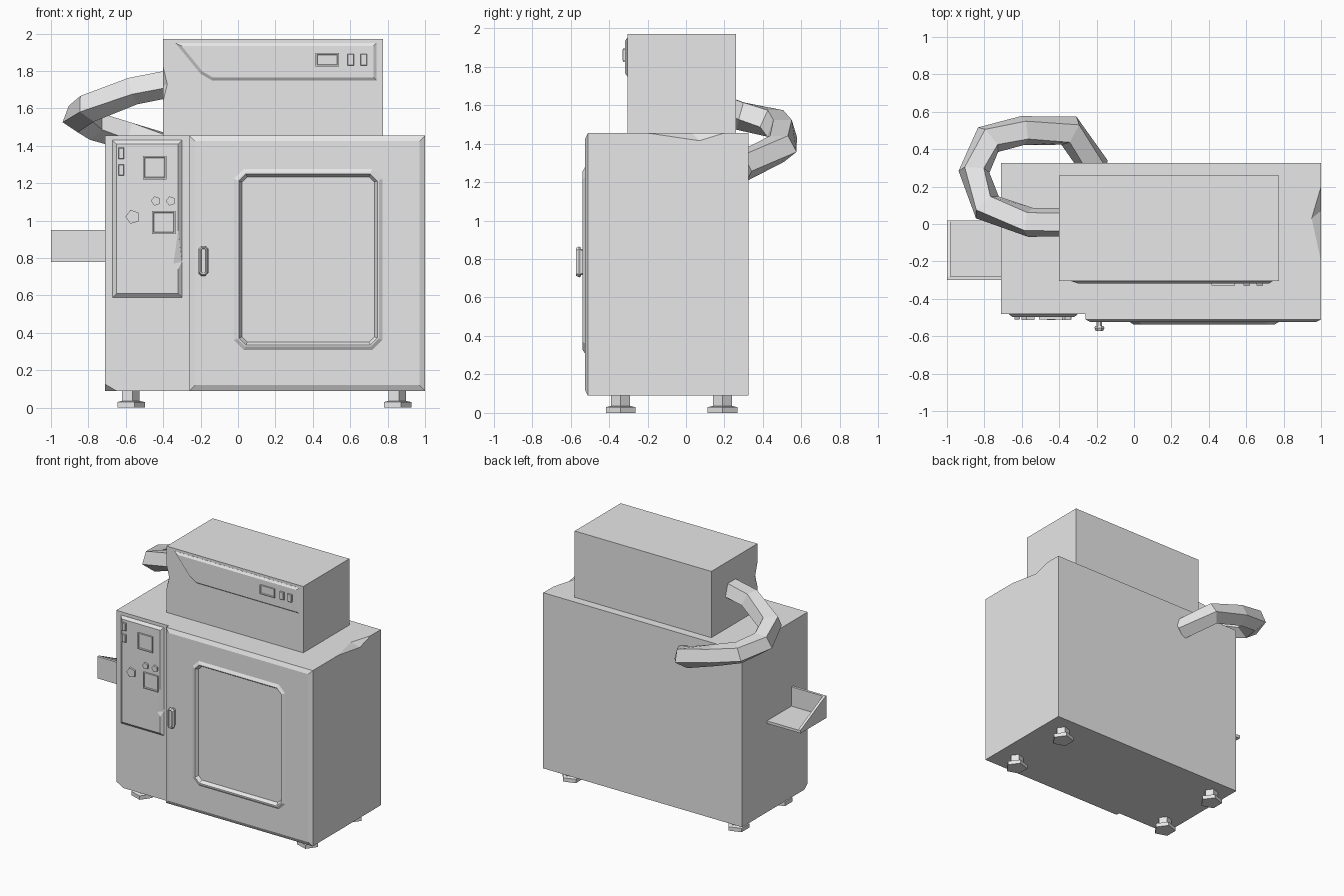
import bpy, bmesh
from math import cos, sin, pi, radians
from mathutils import Vector

if "Cube" in bpy.data.objects:
    bpy.data.objects.remove(bpy.data.objects["Cube"], do_unlink=True)

grey = bpy.data.materials.new("light_grey")
grey.use_nodes = True
grey.diffuse_color = (0.8, 0.8, 0.8, 1)
grey.node_tree.nodes["Principled BSDF"].inputs["Base Color"].default_value = (0.8, 0.8, 0.8, 1)


def finish(name, bm):
    bmesh.ops.recalc_face_normals(bm, faces=bm.faces)
    mesh = bpy.data.meshes.new(name)
    bm.to_mesh(mesh)
    bm.free()
    mesh.materials.append(grey)
    obj = bpy.data.objects.new(name, mesh)
    bpy.context.scene.collection.objects.link(obj)
    return obj


def loft(name, rings):
    """Skin a list of point rings and cap both ends."""
    bm = bmesh.new()
    loops = [[bm.verts.new(p) for p in ring] for ring in rings]
    n = len(loops[0])
    for a, b in zip(loops, loops[1:]):
        for i in range(n):
            j = (i + 1) % n
            bm.faces.new((a[i], a[j], b[j], b[i]))
    bm.faces.new(loops[0])
    bm.faces.new(loops[-1])
    return finish(name, bm)


def hull(name, points):
    bm = bmesh.new()
    for p in points:
        bm.verts.new(p)
    bmesh.ops.convex_hull(bm, input=bm.verts)
    return finish(name, bm)


def box(name, x0, x1, y0, y1, z0, z1):
    return loft(name, [[(x0, y0, z), (x1, y0, z), (x1, y1, z), (x0, y1, z)] for z in (z0, z1)])


def carve(obj, cutter):
    mod = obj.modifiers.new("carve", 'BOOLEAN')
    mod.operation = 'DIFFERENCE'
    mod.solver = 'EXACT'
    mod.object = cutter
    with bpy.context.temp_override(object=obj, active_object=obj):
        bpy.ops.object.modifier_apply(modifier=mod.name)
    bpy.data.objects.remove(cutter, do_unlink=True)


def rect(x0, x1, z0, z1, c=0):
    if not c:
        return [(x0, z0), (x1, z0), (x1, z1), (x0, z1)]
    return [(x0 + c, z0), (x1 - c, z0), (x1, z0 + c), (x1, z1 - c),
            (x1 - c, z1), (x0 + c, z1), (x0, z1 - c), (x0, z0 + c)]


def ngon(x, z, r, n=5, start=pi):
    return [(x + r * cos(start + 2 * pi * i / n), z + r * sin(start + 2 * pi * i / n)) for i in range(n)]


def inset(outline, d):
    """Shrink a counter-clockwise convex outline by d."""
    pts = [Vector(p) for p in outline]
    out = []
    for i, p in enumerate(pts):
        e1, e2 = (p - pts[i - 1]).normalized(), (pts[(i + 1) % len(pts)] - p).normalized()
        n1, n2 = Vector((-e1.y, e1.x)), Vector((-e2.y, e2.x))
        out.append(p + (n1 + n2) * d / (1 + n1.dot(n2)))
    return out


def plate(name, outline, steps):
    """Front-facing relief: each step is (inset, y)."""
    return loft(name, [[(p[0], y, p[1]) for p in inset(outline, d)] for d, y in steps])


# Cabinet with a chipped corner and a dented top edge
cabinet = box("cabinet", -0.71, 1, -0.48, 0.325, 0.09, 1.455)
carve(cabinet, hull("chip_cutter", [(-0.65, -0.48, 0.09), (-0.71, -0.48, 0.125),
                                    (-0.71, -0.44, 0.09), (-0.8, -0.55, 0)]))
carve(cabinet, hull("dent_cutter", [(1, -0.2, 1.455), (1, 0.2, 1.455), (0.95, 0.03, 1.455),
                                    (1, 0.07, 1.415), (1.1, 0.03, 1.55)]))

# Door with a recessed window and raised surround
door = plate("door", rect(-0.26, 1, 0.09, 1.455), [(0, -0.47), (0, -0.51), (0.03, -0.525)])
window = rect(-0.025, 0.775, 0.305, 1.28, 0.055)
carve(door, plate("window_cutter", window, [(0.025, -0.6), (0.025, -0.5)]))
plate("door_window", window, [(0, -0.495), (0, -0.523), (0.022, -0.537), (0.03, -0.537), (0.046, -0.512)])

# Door handle
grip = rect(-0.212, -0.158, 0.705, 0.865, 0.015)
plate("handle_neck", grip, [(0.012, -0.52), (0.012, -0.55)])
plate("handle_grip", grip, [(0.005, -0.545), (0, -0.555), (0.008, -0.573), (0.014, -0.573), (0.016, -0.565)])

# Control panel with chipped edge
panel = plate("control_panel", rect(-0.67, -0.3, 0.59, 1.43), [(0, -0.47), (0, -0.481), (0.02, -0.498)])
carve(panel, hull("panel_chip_cutter", [(-0.32, -0.498, 0.74), (-0.32, -0.498, 0.95), (-0.345, -0.498, 0.77),
                                        (-0.3, -0.48, 0.78), (-0.27, -0.53, 0.82)]))

# Switches, screens and dials on the control panel
for i, z in enumerate((1.27, 1.36)):
    plate(f"switch_{i}", rect(-0.64, -0.61, z - 0.03, z + 0.03), [(0, -0.49), (0, -0.508), (0.003, -0.511)])
for i, (x, z) in enumerate(((-0.445, 1.283), (-0.397, 0.99))):
    plate(f"screen_{i}", rect(x - 0.064, x + 0.064, z - 0.062, z + 0.062),
          [(0, -0.49), (0, -0.51), (0.008, -0.51), (0.011, -0.503)])
for i, (x, z, r) in enumerate(((-0.563, 1.02, 0.039), (-0.44, 1.105, 0.026), (-0.36, 1.105, 0.026))):
    plate(f"dial_{i}", ngon(x, z, r), [(0, -0.49), (0, -0.512)])

# Upper housing with a dented front edge
housing = box("upper_housing", -0.4, 0.775, -0.305, 0.26, 1.45, 1.97)
carve(housing, hull("edge_dent_cutter", [(-0.4, -0.305, 1.64), (-0.4, -0.305, 1.82), (-0.378, -0.305, 1.73),
                                         (-0.4, -0.275, 1.72), (-0.45, -0.36, 1.73)]))

# Slanted display strip on the upper housing
strip = [(-0.14, 1.75), (0.74, 1.75), (0.74, 1.95), (-0.335, 1.95), (-0.2, 1.785)]
plate("display_strip", strip, [(0, -0.3), (0, -0.306), (0.016, -0.317)])
plate("display", rect(0.415, 0.54, 1.825, 1.895), [(0, -0.31), (0, -0.328), (0.007, -0.328), (0.01, -0.322)])
for i, x in enumerate((0.603, 0.672)):
    plate(f"display_button_{i}", rect(x - 0.017, x + 0.017, 1.83, 1.89), [(0, -0.31), (0, -0.327), (0.003, -0.33)])

# Side tray: floor, tall front wall, sloped end wall
box("tray_floor", -1, -0.7, -0.3, 0.02, 0.78, 0.8)
box("tray_front_wall", -1, -0.7, -0.3, -0.28, 0.78, 0.95)
loft("tray_end_wall", [[(x, -0.3, 0.78), (x, 0.02, 0.78), (x, 0.02, 0.805), (x, -0.28, 0.95), (x, -0.3, 0.95)]
                       for x in (-1, -0.98)])

# Five-sided feet
for side, x in (("right", -0.579), ("left", 0.846)):
    for end, y in (("front", -0.34), ("back", 0.19)):
        steps = ((0, 0.081), (0.03, 0.081), (0.036, 0.052), (0.1, 0.052))
        loft(f"foot_{end}_{side}", [[(p[0], p[1], z) for p in ngon(x, y, r, start=0)] for z, r in steps])

# Five-sided exhaust hose looping from the housing to the cabinet back
path = [Vector(p) for p in ((-0.36, 0.01, 1.74), (-0.56, 0.01, 1.7), (-0.79, 0.095, 1.605), (-0.855, 0.285, 1.55),
                            (-0.775, 0.455, 1.51), (-0.59, 0.5, 1.46), (-0.34, 0.495, 1.38), (-0.2, 0.29, 1.28))]
rings = []
for i, p in enumerate(path):
    before = (p - path[i - 1]).normalized() if i else (path[1] - p).normalized()
    after = (path[i + 1] - p).normalized() if i + 1 < len(path) else before
    tangent = (before + after).normalized()
    across = tangent.cross(Vector((0, 0, 1))).normalized()
    up = across.cross(tangent)
    stretch = 1 / tangent.dot(before)
    rings.append([p + across * a * stretch + up * b for a, b in ngon(0, 0, 0.081, start=radians(-90))])
loft("exhaust_hose", rings)
